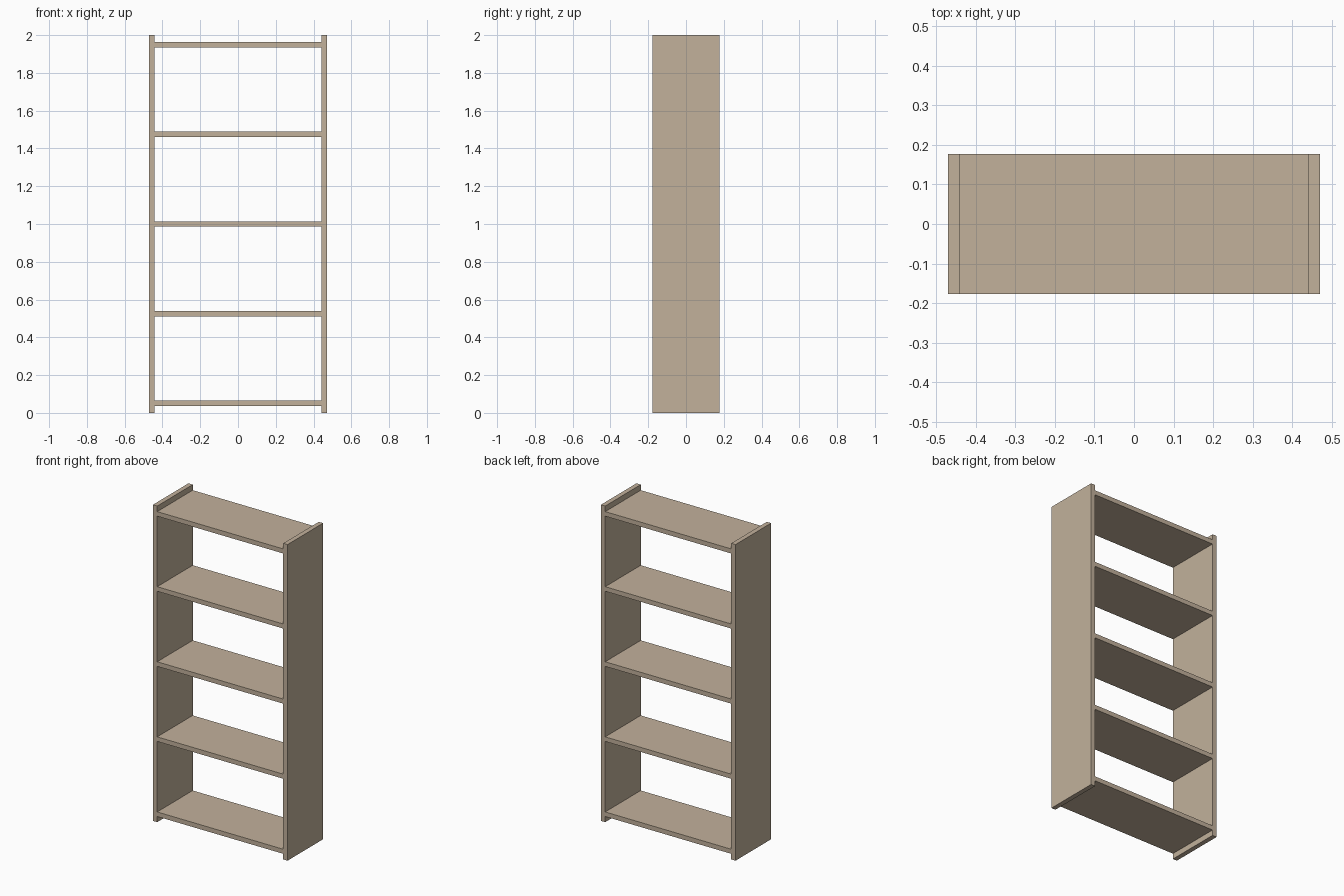
import bpy

if "Cube" in bpy.data.objects:
    bpy.data.objects.remove(bpy.data.objects["Cube"])

WIDTH, DEPTH, HEIGHT = 0.942, 0.355, 2.0
SIDE = 0.030          # side panel thickness
SHELF = 0.029         # shelf thickness
FIRST, STEP = 0.05, 0.475

wood = bpy.data.materials.new("light_wood")
wood.diffuse_color = (0.54, 0.44, 0.33, 1)
wood.use_nodes = True
wood.node_tree.nodes["Principled BSDF"].inputs["Base Color"].default_value = wood.diffuse_color


def board(name, size, loc):
    bpy.ops.mesh.primitive_cube_add(size=1, location=loc)
    ob = bpy.context.object
    ob.name = name
    ob.scale = size
    bpy.ops.object.transform_apply(location=False, rotation=False, scale=True)
    ob.data.materials.append(wood)
    return ob


# Side panels
for name, s in (("left_side_panel", -1), ("right_side_panel", 1)):
    board(name, (SIDE, DEPTH, HEIGHT), (s * (WIDTH - SIDE) / 2, 0, HEIGHT / 2))

# Five evenly spaced shelves between the panels
for i in range(5):
    board(f"shelf_{i + 1}", (WIDTH - 2 * SIDE, DEPTH, SHELF), (0, 0, FIRST + i * STEP))
